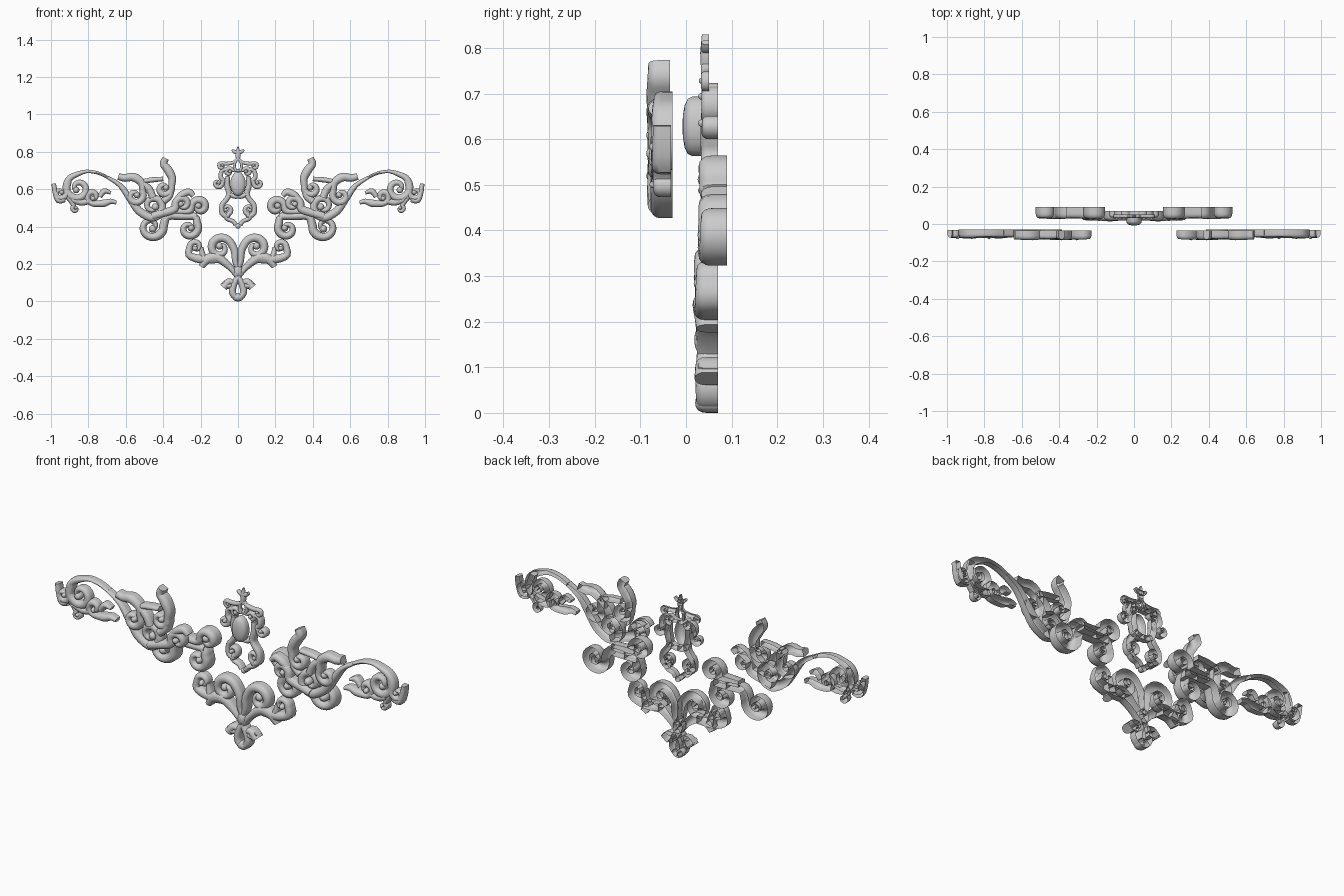
import bpy, bmesh, math
from mathutils import Vector


def sp(cx, cz, r0, r1, a0, a1):
    """Spiral points from angle a0 to a1 (degrees), radius r0 to r1."""
    n = max(4, int(abs(a1 - a0) / 28))
    out = []
    for i in range(n + 1):
        t = i / n
        a, r = math.radians(a0 + (a1 - a0) * t), r0 + (r1 - r0) * t
        out.append((cx + r * math.cos(a), cz + r * math.sin(a)))
    return out


def smooth(pts, sub=3):
    """Catmull-Rom curve through the points."""
    p = [Vector(q) for q in pts]
    p = [2 * p[0] - p[1]] + p + [2 * p[-1] - p[-2]]
    out = []
    for i in range(1, len(p) - 2):
        a, b, c, d = p[i - 1:i + 3]
        for k in range(sub):
            t = k / sub
            out.append(0.5 * (2 * b + (c - a) * t + (2 * a - 5 * b + 4 * c - d) * t * t
                              + (3 * b - a - 3 * c + d) * t ** 3))
    return out + [p[-2]]


# Cross-section: straight side walls and domed front (across, depth)
SECTION = [(-1, 0), (-1, .55)] + [(-math.cos(math.radians(a)), .58 + .42 * math.sin(math.radians(a)))
                                  for a in (20, 45, 68, 90, 112, 135, 160)] + [(1, .55), (1, 0)]


def ribbon(bm, pts, widths, back, depth):
    p = smooth(pts)
    L = [0]
    for a, b in zip(p, p[1:]):
        L.append(L[-1] + (b - a).length)
    wmax, rows = 0.028, []
    for i, q in enumerate(p):
        f = L[i] / L[-1] * (len(widths) - 1)
        k = min(int(f), len(widths) - 2)
        w = widths[k] + (widths[k + 1] - widths[k]) * (f - k)
        d = depth * (.62 + .38 * min(1, w / wmax))
        t = (p[min(i + 1, len(p) - 1)] - p[max(i - 1, 0)]).normalized()
        n = Vector((-t.y, t.x))
        rows.append([bm.verts.new((q.x + n.x * s * w, back - d * y, q.y + n.y * s * w))
                     for s, y in SECTION])
    for a, b in zip(rows, rows[1:]):
        for j in range(len(SECTION) - 1):
            bm.faces.new((a[j], b[j], b[j + 1], a[j + 1]))
    bm.faces.new(rows[0])
    bm.faces.new(rows[-1][::-1])


def boss(bm, x, z, rx, rz, back, front, seg=20):
    """Domed round knob, open at the back."""
    prof = [(1, 0), (1, .5), (.93, .72), (.72, .88), (.4, .97)]
    rings = [[bm.verts.new((x + rx * r * math.cos(2 * math.pi * i / seg), back + (front - back) * h,
                            z + rz * r * math.sin(2 * math.pi * i / seg))) for i in range(seg)]
             for r, h in prof]
    for a, b in zip(rings, rings[1:]):
        for i in range(seg):
            j = (i + 1) % seg
            bm.faces.new((a[i], a[j], b[j], b[i]))
    tip = bm.verts.new((x, front, z))
    for i in range(seg):
        bm.faces.new((rings[-1][i], rings[-1][(i + 1) % seg], tip))


def ornament(name, back, depth, strokes, knobs=(), mirror=True):
    """strokes: (points, half-widths, radius of the eye at the end)."""
    bm = bmesh.new()
    for pts, widths, eye in strokes:
        ribbon(bm, pts, widths, back, depth)
        if eye:
            boss(bm, *pts[-1], eye, eye, back, back - depth * .95, 14)
    for x, z, rx, rz, b, f in knobs:
        boss(bm, x, z, rx, rz, b, f)
    me = bpy.data.meshes.new(name)
    bm.to_mesh(me)
    bm.free()
    ob = bpy.data.objects.new(name, me)
    bpy.context.collection.objects.link(ob)
    if mirror:
        m = ob.modifiers.new("mirror", "MIRROR")
        m.use_mirror_merge = False
    bpy.ops.object.select_all(action='DESELECT')
    ob.select_set(True)
    bpy.context.view_layer.objects.active = ob
    bpy.ops.object.shade_smooth_by_angle(angle=math.radians(40))
    return ob


# Rear scroll frames: bar with a big outer scroll and two inner scrolls
ornament("scroll_frame", .09, .068, [
    ([(.22, .455), (.30, .455), (.375, .455)] + sp(.463, .40, .068, .014, 170, 600), [.019, .021, .024, .018, .012], .021),
    ([(.36, .48), (.30, .48), (.262, .482)] + sp(.205, .505, .046, .010, -10, 400), [.016, .02, .022, .015], .02),
    ([(.29, .455), (.23, .452)] + sp(.262, .39, .052, .012, 145, 530), [.016, .022, .02, .012], .019),
])

# Front side sprays: long stem, end scrolls and leaves
ornament("side_spray_stem", -.03, .052, [
    ([(.70, .665), (.63, .62), (.575, .545), (.53, .485)] + sp(.455, .51, .062, .014, -70, -520),
     [.008, .016, .022, .022, .018, .012], .02),
    ([(.70, .665), (.75, .687), (.81, .695)] + sp(.855, .605, .073, .014, 80, -400),
     [.008, .009, .018, .021, .018, .012], .018),
])
ornament("side_spray_leaves", -.035, .055, [
    # upright leaf
    ([(.387, .765), (.398, .735), (.375, .705), (.352, .66)] + sp(.395, .605, .043, .010, 160, 520), [.018, .024, .018, .018, .012], .017),
    ([(.352, .62), (.365, .565), (.40, .535)], [.012, .018, .02], 0),
    # outward leaf
    ([(.64, .668), (.605, .66), (.56, .665), (.515, .635)] + sp(.55, .565, .047, .010, 150, 520), [.018, .024, .018, .019, .012], .017),
    ([(.52, .64), (.475, .60), (.455, .555)], [.016, .02, .02], 0),
    ([(.515, .64), (.46, .65), (.40, .655)], [.012, .014, .012], 0),
    # inward leaf and curl
    ([(.46, .455), (.39, .475), (.345, .49)] + sp(.295, .52, .042, .010, -20, 360), [.02, .022, .019, .012], .016),
    ([(.335, .54), (.30, .57), (.262, .585), (.238, .565)], [.012, .02, .02, .014], 0),
])
ornament("side_spray_tip", -.033, .05, [
    ([(.90, .66), (.915, .60)] + sp(.95, .58, .034, .008, 190, 520), [.014, .018, .014, .01], .013),
    ([(.925, .545), (.96, .54), (.978, .585), (.985, .63)], [.014, .016, .014, .012], 0),
    ([(.91, .56), (.885, .525)] + sp(.87, .495, .018, .006, 60, -240), [.014, .012, .008], .01),
    ([(.65, .528), (.68, .535), (.715, .525), (.76, .522)] + sp(.775, .56, .036, .010, -80, 270), [.010, .020, .015, .017, .012], .014),
    ([(.74, .56), (.715, .59), (.68, .58)], [.014, .016, .008], 0),
    ([(.80, .535), (.84, .53), (.89, .545)], [.016, .018, .016], 0),
])

# Bottom pendant: bud, crossing strands, scrolls and leaves
ornament("bottom_pendant", .07, .056, [
    ([(0, .018), (.022, .032), (.03, .06), (.018, .10), (-.012, .145), (-.05, .19), (-.11, .235), (-.165, .225), (-.195, .185)],
     [.016, .019, .018, .014, .017, .022, .028, .026, .016], 0),
    ([(.02, .10), (.05, .105), (.078, .075)], [.012, .02, .022], 0),
    ([(.03, .085), (.06, .085), (.08, .105)], [.014, .018, .012], 0),
    ([(.0, .17), (.015, .215), (.018, .27)] + sp(.095, .285, .062, .012, 150, -290), [.012, .020, .022, .023, .018, .012], .02),
    ([(.11, .225), (.165, .225), (.22, .23), (.262, .25), (.258, .29)] + sp(.225, .29, .032, .008, 30, 300), [.02, .024, .02, .016, .011], .015),
    ([(.18, .215), (.192, .26), (.195, .29)], [.02, .016, .01], 0),
], [(0, .022, .03, .022, .07, .02), (0, .16, .026, .035, .07, .018)])

# Central cartouche: lyre-shaped frame with small scrolls
ornament("cartouche_frame", .07, .046, [
    ([(.0, .70), (.02, .70)] + sp(.048, .692, .022, .006, 150, -200), [.008, .012, .008], .01),
    ([(.05, .705), (.085, .70), (.092, .665), (.078, .645)] + sp(.108, .632, .026, .006, 170, 510), [.010, .013, .012, .008], .011),
    ([(.055, .67), (.058, .62), (.048, .575), (.062, .545), (.085, .515), (.084, .47), (.055, .455)] + sp(.06, .492, .028, .007, -100, -400),
     [.012, .016, .014, .014, .015, .012, .008], .011),
    ([(.075, .465), (.055, .44), (.028, .43), (.012, .41)], [.012, .012, .011, .012], 0),
    ([(.048, .575), (.02, .562), (0, .562)], [.012, .013, .012], 0),
], [(0, .403, .014, .014, .07, .035)])
ornament("oval_boss", .04, .04, [], [(0, .628, .041, .065, .035, -.008)], mirror=False)

# Crown finial
ornament("crown_finial", .05, .023, [
    ([(0, .765), (.02, .745), (.055, .737), (.082, .738)] + sp(.088, .724, .016, .006, 60, -220), [.008, .010, .010, .007], .008),
    ([(0, .75), (0, .79), (0, .829)], [.009, .015, .003], 0),
    ([(0, .797), (.018, .80), (.031, .812)], [.010, .010, .006], 0),
    ([(.012, .755), (.02, .725), (.012, .70)], [.007, .008, .007], 0),
])
